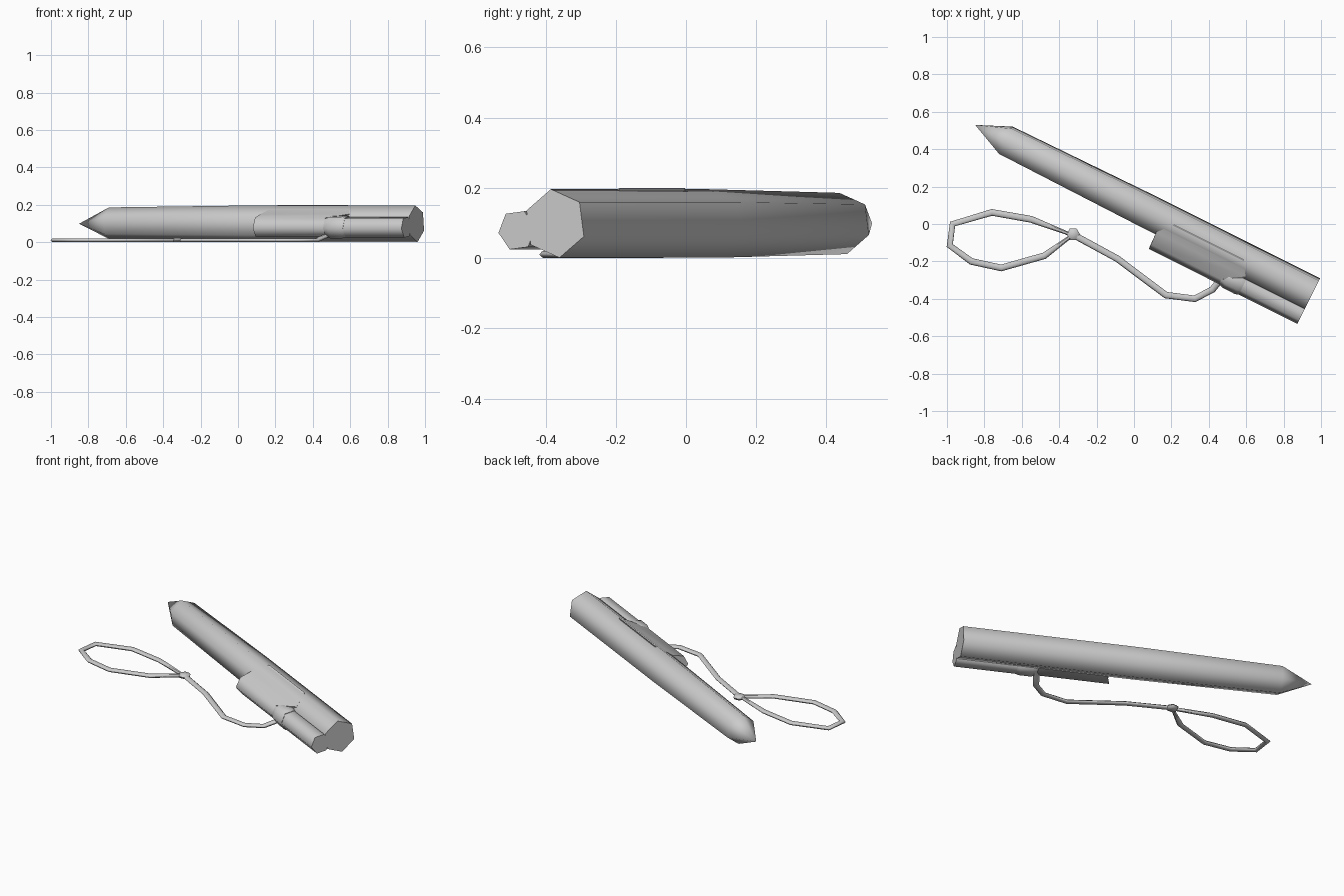
import bpy, bmesh
from math import cos, sin, radians
from mathutils import Vector

cube = bpy.data.objects.get("Cube")
if cube:
    bpy.data.objects.remove(cube)

grey = bpy.data.materials.new("plain grey")
grey.use_nodes = True
GREY = (0.6, 0.6, 0.6, 1)
grey.diffuse_color = GREY
grey.node_tree.nodes["Principled BSDF"].inputs["Base Color"].default_value = GREY

# Barrel frame: s runs from the rear end to the tip, v runs sideways
REAR = Vector((0.954, -0.3725, 0))
AXIS = Vector((-0.894, 0.4474, 0))
SIDE = Vector((0.4474, 0.894, 0))


def place(s, v, z):
    return REAR + AXIS * s + SIDE * v + Vector((0, 0, z))


def hexagon(s, v, z, r, turn):
    angles = [radians(turn + 60 * k) for k in range(6)]
    return [place(s, v + r * cos(a), z + r * sin(a)) for a in angles]


def finish(ob, angle=65):
    bpy.ops.object.select_all(action='DESELECT')
    ob.select_set(True)
    bpy.context.view_layer.objects.active = ob
    if ob.type == 'CURVE':
        bpy.ops.object.convert(target='MESH')
        ob = bpy.context.object
    bpy.ops.object.shade_smooth_by_angle(angle=radians(angle))


def loft(name, rings):
    """Skin a row of equal-sized rings and close both ends."""
    bm = bmesh.new()
    rows = [[bm.verts.new(p) for p in ring] for ring in rings]
    n = len(rows[0])
    for a, b in zip(rows, rows[1:]):
        for i in range(n):
            j = (i + 1) % n
            bm.faces.new((a[i], a[j], b[j], b[i]))
    bm.faces.new(rows[0])
    bm.faces.new(rows[-1])
    bmesh.ops.remove_doubles(bm, verts=bm.verts, dist=0.0005)
    bmesh.ops.recalc_face_normals(bm, faces=bm.faces)
    me = bpy.data.meshes.new(name)
    bm.to_mesh(me)
    bm.free()
    me.materials.append(grey)
    ob = bpy.data.objects.new(name, me)
    bpy.context.collection.objects.link(ob)
    finish(ob)


# Hexagonal barrel, tapering to a pointed tip
loft("barrel", [hexagon(s, 0, 0.0985, r, 38) for s, r in
                ((0, 0.0985), (1.0, 0.0985), (1.833, 0.088), (2.017, 0.0001))])

# Small tube beside the barrel, with the sleeve that holds the cord
loft("side_tube", [hexagon(s, -0.122, 0.079, 0.059, 7) for s in (0, 0.4)])
loft("cord_sleeve", [hexagon(s, -0.122, 0.081, r, 7) for s, r in
                     ((0.35, 0.060), (0.37, 0.066), (0.44, 0.066), (0.47, 0.056))])

# Clip housing: (v, z, rear s, front s) for each long edge
edges = [(0.0, 0.199, 0.41, 0.827), (-0.08, 0.150, 0.36, 0.894),
         (-0.150, 0.130, 0.47, 0.89), (-0.178, 0.075, 0.47, 0.89),
         (-0.143, 0.030, 0.47, 0.89), (-0.03, 0.035, 0.47, 0.85)]
loft("clip_housing", [[place(e[k], e[0], e[1]) for e in edges] for k in (2, 3)])


# Cord lying on the ground
def cord(name, points, cyclic=False):
    cu = bpy.data.curves.new(name, 'CURVE')
    cu.dimensions = '3D'
    cu.bevel_depth = 0.018
    cu.bevel_resolution = 1
    cu.use_fill_caps = True
    sp = cu.splines.new('POLY')
    sp.points.add(len(points) - 1)
    for p, (x, y, z) in zip(sp.points, points):
        p.co = (x, y, z, 1)
    sp.use_cyclic_u = cyclic
    cu.materials.append(grey)
    ob = bpy.data.objects.new(name, cu)
    ob.scale.z = 0.6
    ob.location.z = 0.0105
    bpy.context.collection.objects.link(ob)
    finish(ob)


lead = [(0.51, -0.25, 0.06), (0.46, -0.30, 0.03), (0.42, -0.35, 0), (0.325, -0.40, 0),
        (0.17, -0.38, 0), (-0.09, -0.185, 0), (-0.32, -0.06, 0)]
loop = [(-0.33, -0.06, 0), (-0.55, 0.025, 0), (-0.76, 0.062, 0), (-0.97, 0.0, 0),
        (-0.985, -0.115, 0), (-0.87, -0.20, 0), (-0.71, -0.235, 0), (-0.48, -0.17, 0)]
cord("cord_lead", lead)
cord("cord_loop", loop, cyclic=True)

# Knot where the lead meets the loop
loft("cord_knot", [[Vector((-0.325 + r * cos(radians(60 * k)),
                            -0.055 + r * sin(radians(60 * k)), z)) for k in range(6)]
                   for z, r in ((0.001, 0.03), (0.012, 0.036), (0.022, 0.026))])
